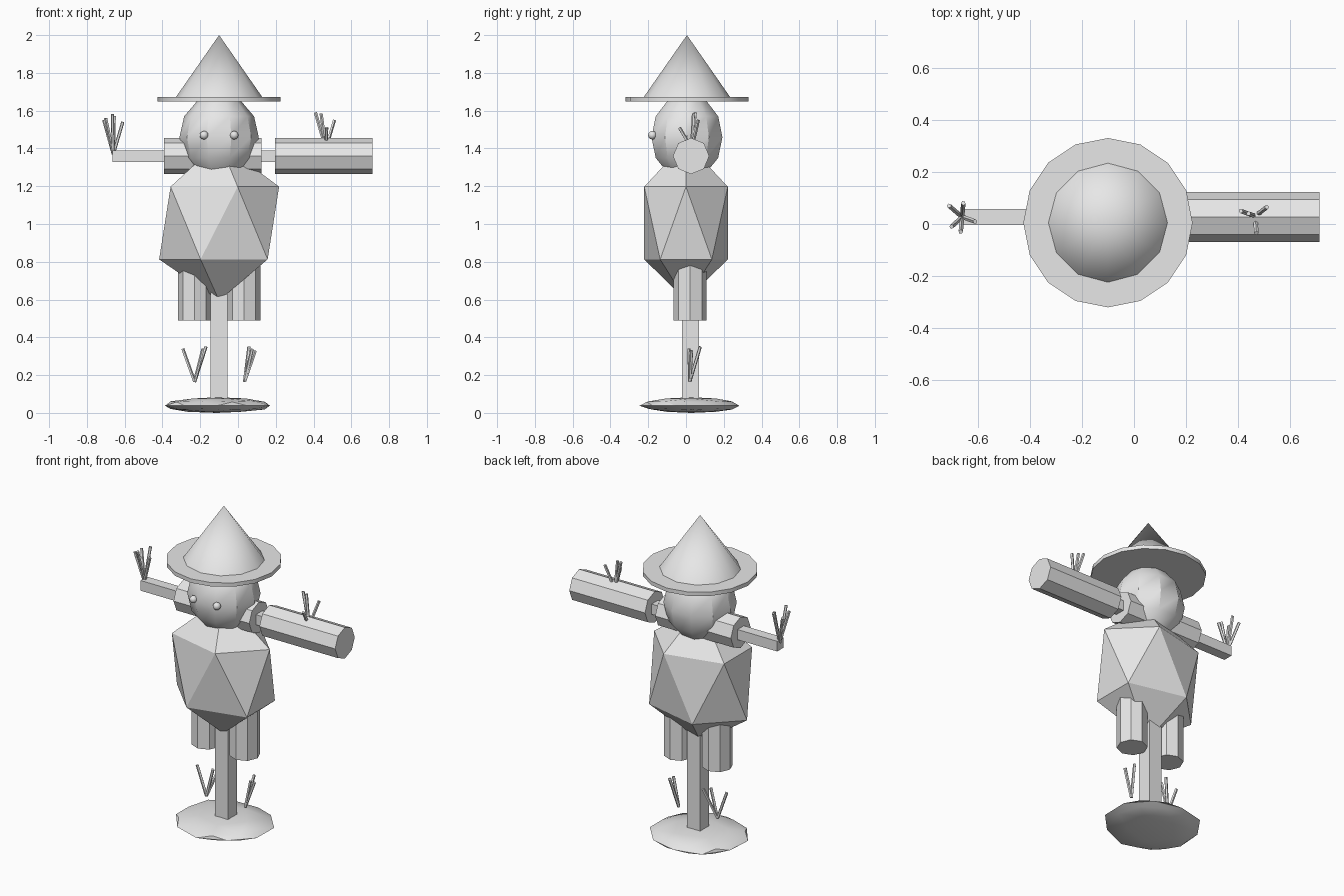
import bpy, math, random
from mathutils import Vector

if "Cube" in bpy.data.objects:
    bpy.data.objects.remove(bpy.data.objects["Cube"])

random.seed(4)
grey = bpy.data.materials.new("light_grey")
grey.diffuse_color = (0.8, 0.8, 0.8, 1)
grey.use_nodes = True
grey.node_tree.nodes["Principled BSDF"].inputs["Base Color"].default_value = grey.diffuse_color


def finish(name, smooth=False):
    ob = bpy.context.object
    ob.name = name
    ob.data.materials.append(grey)
    if smooth:
        bpy.ops.object.shade_smooth_by_angle(angle=math.radians(32))
    return ob


def box(name, lo, hi):
    lo, hi = Vector(lo), Vector(hi)
    bpy.ops.mesh.primitive_cube_add(size=1, location=(lo + hi) / 2)
    ob = finish(name)
    ob.scale = hi - lo
    return ob


def rod(name, a, b, r, sides):
    """Prism running from point a to point b."""
    a, b = Vector(a), Vector(b)
    d = b - a
    bpy.ops.mesh.primitive_cylinder_add(vertices=sides, radius=r, depth=d.length, location=(a + b) / 2)
    ob = finish(name)
    ob.rotation_euler = d.to_track_quat('Z', 'Y').to_euler()
    return ob


def straw(name, base, tips):
    for i, tip in enumerate(tips):
        rod(f"{name}_{i + 1}", base, tip, 0.009, 5)


def lathe(name, profile, sides, centre):
    """Spin (radius, height) points about z, with closed ends."""
    verts, faces = [], []
    for r, z in profile:
        for i in range(sides):
            a = 2 * math.pi * (i + 0.5) / sides - math.pi / 2
            verts.append((r * math.cos(a), r * 0.94 * math.sin(a), z))
    for k in range(len(profile) - 1):
        for i in range(sides):
            j = (i + 1) % sides
            faces.append((k * sides + i, k * sides + j, (k + 1) * sides + j, (k + 1) * sides + i))
    n = len(verts)
    faces += [tuple(reversed(range(sides))), tuple(range(n - sides, n))]
    me = bpy.data.meshes.new(name)
    me.from_pydata(verts, [], faces)
    ob = bpy.data.objects.new(name, me)
    bpy.context.collection.objects.link(ob)
    bpy.ops.object.select_all(action='DESELECT')
    ob.select_set(True)
    bpy.context.view_layer.objects.active = ob
    ob.location = centre
    return finish(name, True)


# Ground mound: flattened uneven ball
bpy.ops.mesh.primitive_ico_sphere_add(subdivisions=2, radius=1)
mound = finish("mound")
for v in mound.data.vertices:
    k = random.uniform(0.95, 1.05)
    v.co = (-0.112 + v.co.x * 0.285 * k, 0.028 + v.co.y * 0.265 * k,
            max(0.0, 0.038 + v.co.z * (0.045 if v.co.z > 0 else 0.038)))
bpy.ops.object.shade_smooth_by_angle(angle=math.radians(32))

# Wooden frame
box("post", (-0.145, -0.02, 0.05), (-0.055, 0.068, 1.35))
box("crossbar", (-0.665, -0.004, 1.327), (0.6, 0.058, 1.39))

# Body: low-poly ball with a raised bottom point
bpy.ops.mesh.primitive_ico_sphere_add(subdivisions=1, radius=1)
body = finish("body")
for v in body.data.vertices:
    bottom = v.co.z < -0.9
    v.co = (-0.1 + v.co.x * 0.355, v.co.y * 0.26, 0.595 if bottom else 1.005 + v.co.z * 0.43)

# Sleeves and trouser legs
rod("left_sleeve", (-0.393, 0.027, 1.36), (0.125, 0.027, 1.36), 0.096, 8)
rod("right_sleeve", (0.195, 0.027, 1.36), (0.713, 0.027, 1.36), 0.096, 8)
for side, x in (("left", -0.23), ("right", 0.032)):
    rod(side + "_trouser_leg", (x, 0.022, 0.49), (x, 0.022, 0.95), 0.087, 8)

# Straw at the hands and feet
straw("left_hand_straw", (-0.66, 0.027, 1.37),
      [(-0.71, 0.07, 1.55), (-0.655, 0.08, 1.57), (-0.70, -0.01, 1.56),
       (-0.665, -0.03, 1.58), (-0.61, 0.01, 1.54)])
straw("right_hand_straw", (0.465, 0.03, 1.40),
      [(0.41, 0.05, 1.59), (0.44, 0.04, 1.585), (0.51, 0.065, 1.55), (0.47, -0.035, 1.51)])
straw("left_foot_straw", (-0.23, 0.02, 0.165),
      [(-0.293, 0.02, 0.34), (-0.17, 0.075, 0.35), (-0.185, 0.02, 0.34)])
straw("right_foot_straw", (0.035, 0.02, 0.165),
      [(0.058, 0.075, 0.35), (0.092, 0.03, 0.33), (0.075, 0.015, 0.34)])

# Head
lathe("head", [(0.12, 1.278), (0.185, 1.35), (0.21, 1.46), (0.185, 1.57), (0.11, 1.658)],
      10, (-0.1, 0.005, 0))
for side, x in (("left", -0.18), ("right", -0.02)):
    bpy.ops.mesh.primitive_ico_sphere_add(subdivisions=2, radius=0.023, location=(x, -0.178, 1.47))
    finish(side + "_eye", True)

# Hat
bpy.ops.mesh.primitive_cylinder_add(vertices=16, radius=0.325, depth=0.024, location=(-0.1, 0.005, 1.66))
finish("hat_brim", True)
bpy.ops.mesh.primitive_cone_add(vertices=12, radius1=0.23, depth=0.33, location=(-0.1, 0.005, 1.835))
finish("hat_cone", True)
